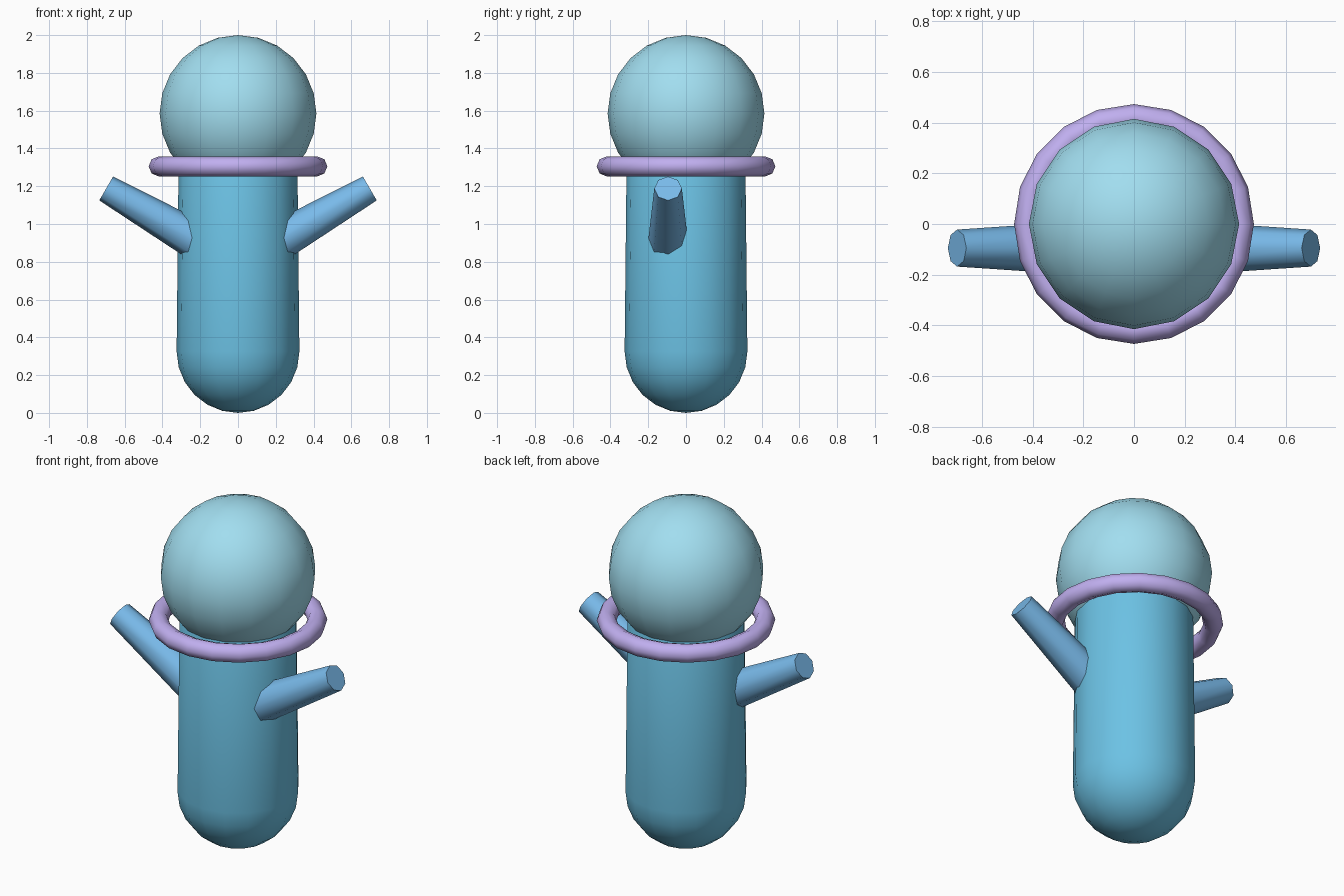
import bpy, math
from mathutils import Vector

if "Cube" in bpy.data.objects:
    bpy.data.objects.remove(bpy.data.objects["Cube"])


def paint(obj, name, color):
    mat = bpy.data.materials.get(name) or bpy.data.materials.new(name)
    mat.diffuse_color = (*color, 1)
    mat.use_nodes = True
    mat.node_tree.nodes["Principled BSDF"].inputs["Base Color"].default_value = mat.diffuse_color
    obj.data.materials.clear()
    obj.data.materials.append(mat)


def finish(name, mat_name, color, angle=50):
    obj = bpy.context.object
    obj.name = name
    bpy.ops.object.shade_smooth_by_angle(angle=math.radians(angle))
    paint(obj, mat_name, color)
    return obj


# capsule body: sphere split at its equator, upper half lifted
R, TOP = 0.325, 1.625
bpy.ops.mesh.primitive_uv_sphere_add(segments=16, ring_count=12, radius=R)
body = bpy.context.object
for v in body.data.vertices:
    v.co.z += R if v.co.z < 0.001 else TOP - R
finish("body", "body_blue", (0.15, 0.54, 0.78))

# head
bpy.ops.mesh.primitive_uv_sphere_add(segments=16, ring_count=12, radius=0.415,
                                     location=(0, 0, 1.585))
finish("head", "head_pale_blue", (0.36, 0.73, 0.87))

# collar ring
bpy.ops.mesh.primitive_torus_add(major_segments=20, minor_segments=8,
                                 major_radius=0.42, minor_radius=0.053,
                                 location=(0, 0, 1.305))
finish("collar_ring", "ring_lilac", (0.53, 0.43, 0.87))

# tapered stub arms, raised 30 degrees
for side, name in ((-1, "left_arm"), (1, "right_arm")):
    tip = Vector((side * 0.698, -0.093, 1.188))
    base = Vector((side * 0.178, -0.097, 0.888))
    axis = tip - base
    bpy.ops.mesh.primitive_cone_add(vertices=8, radius1=0.108, radius2=0.073,
                                    depth=axis.length, location=(tip + base) / 2,
                                    rotation=(0, side * math.radians(60), 0))
    finish(name, "arm_blue", (0.19, 0.49, 0.82))
